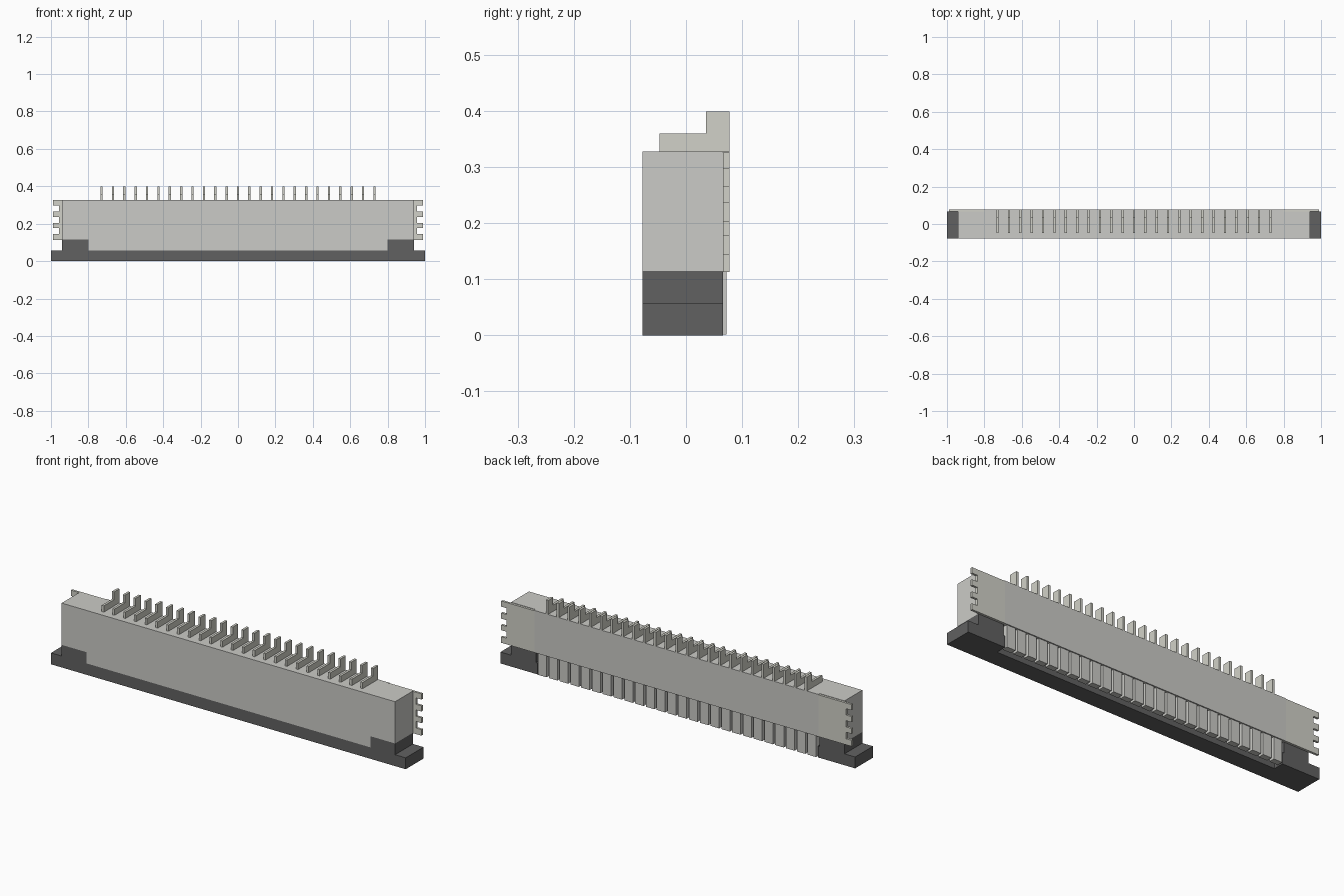
import bpy, bmesh

if "Cube" in bpy.data.objects:
    bpy.data.objects.remove(bpy.data.objects["Cube"])


def material(name, rgb):
    m = bpy.data.materials.new(name)
    m.diffuse_color = (*rgb, 1)
    m.use_nodes = True
    m.node_tree.nodes["Principled BSDF"].inputs["Base Color"].default_value = m.diffuse_color
    return m


HOUSING = material("housing_plastic", (0.60, 0.60, 0.57))
DARK = material("slider_plastic", (0.12, 0.12, 0.12))
METAL = material("tinned_metal", (0.64, 0.64, 0.58))


def extrude(name, mat, profile, axis, spans):
    """Extrude a closed 2D profile along an axis, once for each (start, end) span."""
    bm = bmesh.new()
    for start, end in spans:
        place = {"x": lambda a, b: (start, a, b),
                 "y": lambda a, b: (a, start, b),
                 "z": lambda a, b: (a, b, start)}[axis]
        face = bm.faces.new([bm.verts.new(place(a, b)) for a, b in profile])
        new = bmesh.ops.extrude_face_region(bm, geom=[face])["geom"]
        step = [end - start if c == axis else 0 for c in "xyz"]
        bmesh.ops.translate(bm, vec=step,
                            verts=[v for v in new if isinstance(v, bmesh.types.BMVert)])
    bmesh.ops.recalc_face_normals(bm, faces=bm.faces)
    mesh = bpy.data.meshes.new(name)
    bm.to_mesh(mesh)
    bm.free()
    mesh.materials.append(mat)
    obj = bpy.data.objects.new(name, mesh)
    bpy.context.collection.objects.link(obj)
    return obj


def rect(a0, a1, b0, b1):
    return [(a0, b0), (a1, b0), (a1, b1), (a0, b1)]


FRONT, BACK, REAR = -0.0775, 0.066, 0.0775
COUNT, PITCH = 25, 0.0608
pin_x = [(i - (COUNT - 1) / 2) * PITCH for i in range(COUNT)]
rib_x = [(i - COUNT / 2) * PITCH for i in range(COUNT + 1)]

# Housing: T-shaped front outline, with a raised strip between the end tabs
extrude("housing", HOUSING,
        [(-0.94, 0.115), (-0.80, 0.115), (-0.80, 0.058), (0.80, 0.058), (0.80, 0.115),
         (0.94, 0.115), (0.94, 0.328), (-0.94, 0.328)], "y", [(FRONT, 0.012)])
extrude("housing_rear", HOUSING, rect(-0.94, 0.94, 0.115, 0.328), "y", [(0.012, BACK)])
extrude("housing_back_wall", HOUSING, rect(-0.80, 0.80, 0.113, 0.328), "y", [(BACK, REAR)])

# Row of ribs hanging below the back wall
extrude("rear_ribs", HOUSING, rect(0.042, 0.072, 0.002, 0.115), "x",
        [(x - 0.024, x + 0.024) for x in rib_x])

# Slider: flat bar notched behind the ribs, with two raised end blocks
extrude("slider_bar", DARK,
        [(-1, FRONT), (1, FRONT), (1, BACK), (0.79, BACK), (0.79, 0.012),
         (-0.79, 0.012), (-0.79, BACK), (-1, BACK)], "z", [(0, 0.058)])
extrude("slider_end_blocks", DARK, rect(FRONT, BACK, 0.058, 0.115), "x",
        [(-0.94, -0.80), (0.80, 0.94)])

# Contact pins: L-shaped tails standing on the housing
extrude("contact_tails", METAL,
        [(-0.047, 0.328), (REAR, 0.328), (REAR, 0.399), (0.036, 0.399),
         (0.036, 0.36), (-0.047, 0.36)], "x",
        [(x - 0.006, x + 0.006) for x in pin_x])

# Solder tabs: plates with four teeth on the outer edge, mirrored
outline = [(0.80, 0.113)]
for low, high in [(0.113, 0.144), (0.177, 0.204), (0.236, 0.265), (0.297, 0.326)]:
    outline += [(0.957, low), (0.988, low), (0.988, high), (0.957, high)]
outline = [outline[0]] + outline[2:-1] + [(0.80, 0.326)]
tabs = extrude("solder_tabs", METAL, outline, "y", [(BACK, REAR)])
tabs.modifiers.new("mirror", "MIRROR")
